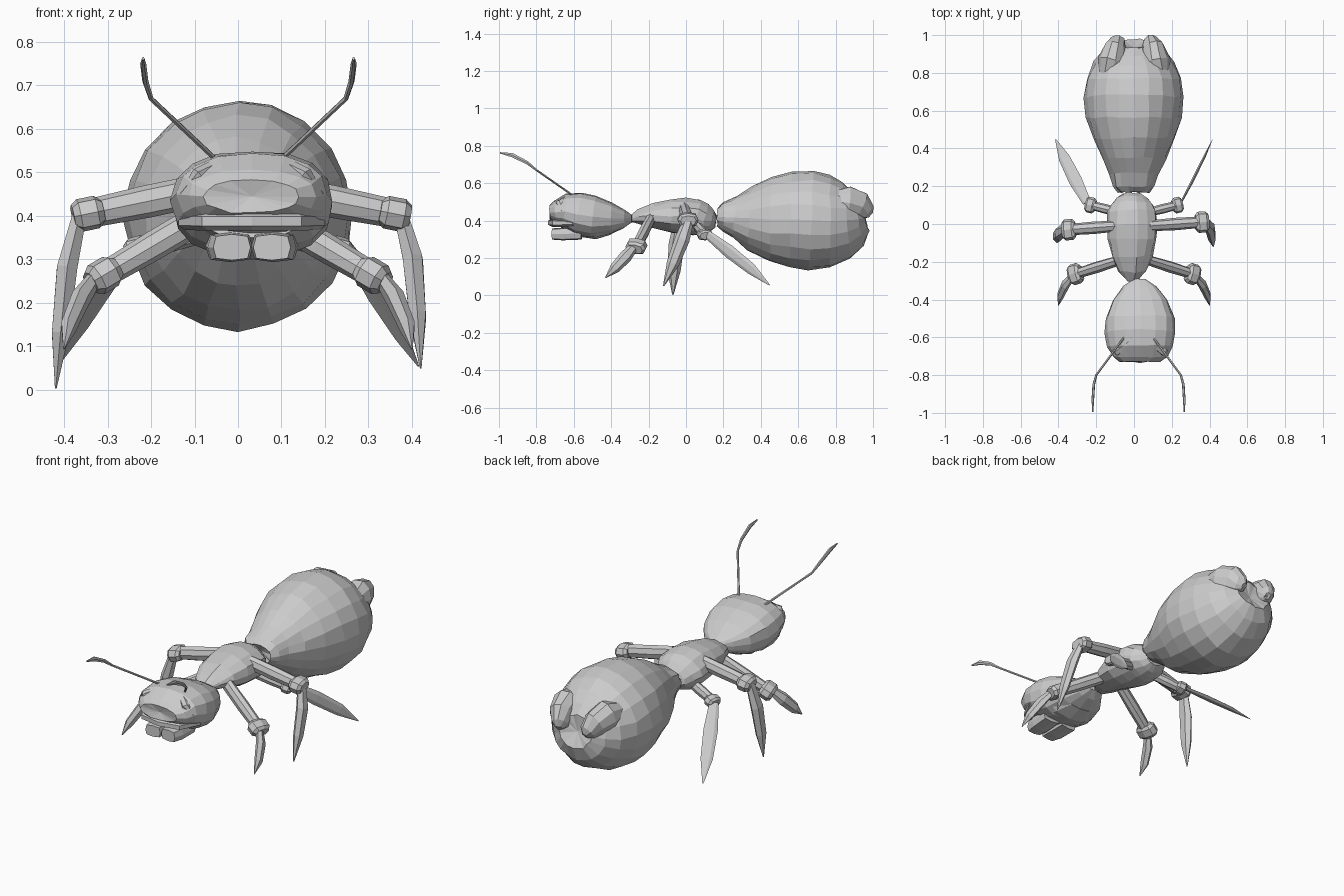
import bpy, bmesh, random
from math import cos, sin, pi, copysign
from mathutils import Vector

random.seed(4)


def sweep(name, pts, radii, sides=8, ref=(1, 0, 0), power=2.0, jitter=0.0, dent=(0, 0)):
    """Faceted skin over rings along a path; radii are (along ref, across ref)."""
    pts = [Vector(p) for p in pts]
    bm = bmesh.new()
    rings = []
    for i, (p, (a, b)) in enumerate(zip(pts, radii)):
        t = (pts[min(i + 1, len(pts) - 1)] - pts[max(i - 1, 0)]).normalized()
        r = Vector(ref)
        u = (r - t * r.dot(t)).normalized()
        v = t.cross(u)
        ring = []
        for k in range(sides):
            ang = 2 * pi * k / sides
            c, s = cos(ang), sin(ang)
            c = copysign(abs(c) ** (2 / power), c)
            s = copysign(abs(s) ** (2 / power), s)
            n = Vector([random.uniform(-jitter, jitter) for _ in range(3)])
            ring.append(bm.verts.new(p + u * a * c + v * b * s + n))
        rings.append(ring)
    for r0, r1 in zip(rings, rings[1:]):
        for k in range(sides):
            bm.faces.new((r0[k], r0[(k + 1) % sides], r1[(k + 1) % sides], r1[k]))
    # end caps, pushed in by the dent distances
    for ring, p, q, d in ((rings[0], pts[0], pts[1], dent[0]), (rings[-1], pts[-1], pts[-2], dent[1])):
        c = bm.verts.new(p + (q - p).normalized() * d)
        for k in range(sides):
            bm.faces.new((ring[k], ring[(k + 1) % sides], c))
    bmesh.ops.recalc_face_normals(bm, faces=bm.faces)
    me = bpy.data.meshes.new(name)
    bm.to_mesh(me)
    bm.free()
    ob = bpy.data.objects.new(name, me)
    bpy.context.collection.objects.link(ob)
    return ob


def body(name, cx, rows, **kw):
    """Body segment along y; rows are (y, centre z, half width, half height)."""
    return sweep(name, [(cx, y, z) for y, z, _, _ in rows], [(a, b) for _, _, a, b in rows], **kw)


# Abdomen
body("abdomen", 0, [
    (.168, .42, .085, .05), (.20, .42, .11, .08), (.26, .42, .13, .115), (.34, .41, .165, .17),
    (.45, .405, .215, .225), (.56, .405, .252, .253), (.67, .40, .264, .264), (.77, .395, .25, .245),
    (.86, .40, .21, .20), (.92, .41, .16, .145), (.955, .42, .10, .085)],
    sides=20, jitter=.005, dent=(.03, .02))

# Paired lobes at the tail
for s, n in ((-1, "left"), (1, "right")):
    sweep(f"tail_lobe_{n}",
          [(s * .145, .76, .51), (s * .12, .86, .50), (s * .10, .93, .48), (s * .085, .967, .445), (s * .08, .985, .43)],
          [(.045, .04), (.075, .085), (.062, .075), (.042, .05), (.015, .02)], sides=10, jitter=.003)

# Thorax
body("thorax", -.01, [
    (-.30, .405, .03, .015), (-.25, .42, .075, .04), (-.17, .425, .108, .067), (-.08, .425, .128, .09),
    (-.01, .425, .132, .099), (.06, .415, .13, .098), (.10, .405, .112, .085), (.135, .395, .085, .06),
    (.158, .39, .05, .03)],
    sides=14, jitter=.005)

# Head
HX = .032
body("head", HX, [
    (-.29, .41, .03, .02), (-.33, .41, .09, .05), (-.40, .41, .145, .085), (-.50, .42, .183, .115),
    (-.58, .435, .186, .116), (-.65, .45, .172, .092), (-.70, .445, .145, .06), (-.73, .445, .11, .038)],
    sides=16, power=2.4, jitter=.003, dent=(0, .012))

# Lower lip band and chin
sweep("lower_lip", [(HX + x, y, .388) for x, y in ((-.155, -.60), (-.10, -.695), (0, -.715), (.10, -.695), (.155, -.60))],
      [(.02, .018), (.022, .028), (.022, .025), (.022, .028), (.02, .018)], sides=6, ref=(0, 0, 1))
body("chin", HX, [(-.40, .345, .08, .02), (-.48, .345, .13, .045), (-.58, .35, .125, .035), (-.66, .37, .10, .02)], sides=8)

# Brow ridges, mandibles
for s, n in ((-1, "left"), (1, "right")):
    sweep(f"brow_{n}", [(HX + s * .005, -.56, .54), (HX + s * .07, -.63, .525), (HX + s * .125, -.675, .495), (HX + s * .16, -.66, .45)],
          [(.006, .008), (.014, .022), (.016, .024), (.006, .008)], sides=6, ref=(0, 0, 1))
    sweep(f"mandible_{n}", [(HX + s * .055, -.56, .332), (HX + s * .05, -.66, .328), (HX + s * .046, -.715, .328)],
          [(.052, .034), (.052, .034), (.043, .03)], sides=8, power=4)

# Antennae with flattened tips
for s, n, dx in ((-1, "left", 0), (1, "right", -.002)):
    x = .025 + dx
    sweep(f"antenna_{n}",
          [(x + s * .055, -.57, .51), (x + s * .225, -.80, .67), (x + s * .238, -.85, .71),
           (x + s * .243, -.93, .75), (x + s * .243, -.995, .762)],
          [(.006, .006), (.006, .006), (.007, .01), (.007, .013), (.003, .004)], sides=6)


def leg(name, hip, knee, shin, shin_r, shin_ref, thigh=1.0):
    """Femur, knee collar and pointed shin blade."""
    h, k = Vector(hip), Vector(knee)
    d = (k - h).normalized()
    sweep(name + "_thigh", [h, h.lerp(k, .5), k],
          [(a * thigh, b * thigh) for a, b in ((.026, .034), (.03, .034), (.027, .03))], sides=8, ref=(0, 1, 0))
    size = .75 if name.startswith("hind") else 1
    sweep(name + "_knee", [k + d * o * size for o in (-.035, -.02, .02, .035)],
          [(a * size, b * size) for a, b in ((.042, .027), (.056, .038), (.056, .038), (.042, .027))],
          sides=8, ref=(0, 1, 0), power=2.6)
    a, b = shin_r
    sweep(name + "_shin", shin, [(a * f, b * f) for f in (.65, 1, .85, .08)], sides=6, ref=shin_ref)


# Front legs
for s, n in ((-1, "left"), (1, "right")):
    leg(f"front_leg_{n}", (s * .07, -.19, .405), (s * .31, -.265, .263),
        [(s * .32, -.27, .27), (s * .362, -.32, .21), (s * .39, -.38, .145), (s * .40, -.43, .095)],
        (.034, .022), (0, 1, -1))

# Middle legs
leg("middle_leg_left", (-.08, -.01, .46), (-.345, -.03, .405),
    [(-.36, -.03, .42), (-.393, -.05, .28), (-.408, -.065, .13), (-.419, -.07, .003)], (.042, .027), (0, 1, 0), 1.1)
leg("middle_leg_right", (.08, -.01, .46), (.36, .01, .405),
    [(.37, .02, .42), (.402, -.02, .30), (.413, -.07, .17), (.42, -.12, .05)], (.04, .026), (0, 1, 0), 1.1)

# Hind legs with broad blades
for s, n, ref in ((-1, "left", (1, .5, .2)), (1, "right", (0, 0, 1))):
    leg(f"hind_leg_{n}", (s * .07, .06, .37), (s * .23, .10, .325),
        [(s * .25, .115, .325), (s * .31, .23, .235), (s * .37, .35, .14), (s * .415, .447, .055)],
        (.036, .009), ref, .85)
